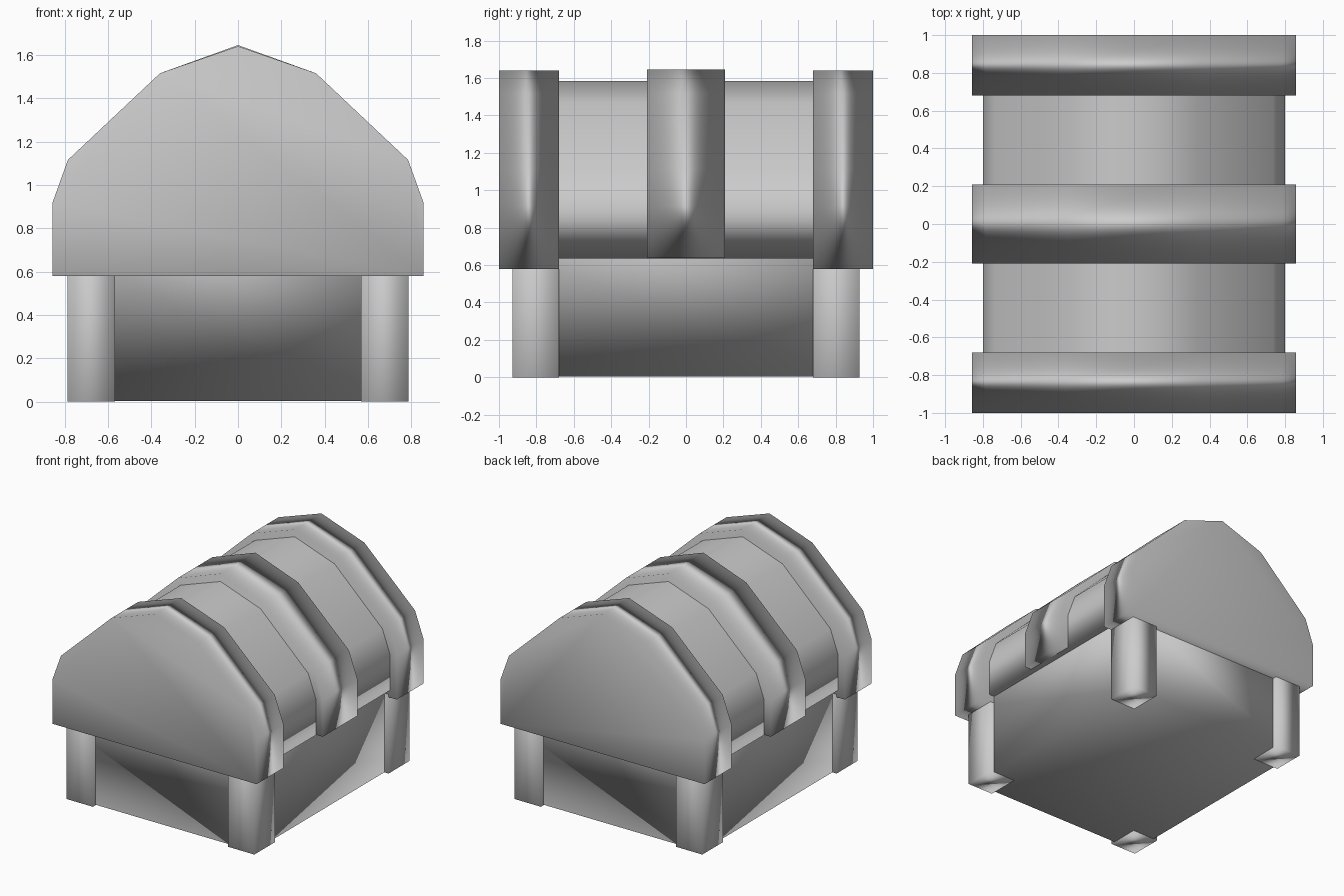
import bpy
import bmesh

cube = bpy.data.objects.get("Cube")
if cube:
    bpy.data.objects.remove(cube, do_unlink=True)

# Single flat colour
grey = bpy.data.materials.new("plain_grey")
grey.use_nodes = True
colour = (0.6, 0.6, 0.6, 1)
grey.diffuse_color = colour
grey.node_tree.nodes["Principled BSDF"].inputs["Base Color"].default_value = colour


def prism(name, half, y0, y1, caps=True):
    """Mirror a half outline (x, z) about x = 0 and extend it from y0 to y1."""
    outline = half + [(-x, z) for x, z in reversed(half) if x > 0]
    bm = bmesh.new()
    front = [bm.verts.new((x, y0, z)) for x, z in outline]
    back = [bm.verts.new((x, y1, z)) for x, z in outline]
    n = len(outline)
    for i in range(n):
        j = (i + 1) % n
        bm.faces.new((front[i], front[j], back[j], back[i]))
    if caps:
        bm.faces.new(front)
        bm.faces.new(list(reversed(back)))
    bmesh.ops.recalc_face_normals(bm, faces=bm.faces)
    return finish(name, bm)


def box(name, x0, x1, y0, y1, z0, z1, open_top=False):
    bm = bmesh.new()
    bmesh.ops.create_cube(bm, size=1)
    for v in bm.verts:
        v.co = (x1 if v.co.x > 0 else x0,
                y1 if v.co.y > 0 else y0,
                z1 if v.co.z > 0 else z0)
    if open_top:
        bm.normal_update()
        top = [f for f in bm.faces if f.normal.z > 0.5]
        bmesh.ops.delete(bm, geom=top, context="FACES_ONLY")
    return finish(name, bm)


def finish(name, bm):
    """Smooth shading throughout, with normals weighted by face area."""
    for f in bm.faces:
        f.smooth = True
    mesh = bpy.data.meshes.new(name)
    bm.to_mesh(mesh)
    bm.free()
    mesh.materials.append(grey)
    obj = bpy.data.objects.new(name, mesh)
    bpy.context.collection.objects.link(obj)
    weighted = obj.modifiers.new("soft_normals", "WEIGHTED_NORMAL")
    weighted.mode = "FACE_AREA"
    return obj


def arch(bottom, top=1.64):
    """Half outline of the raised lid bands, from the ridge down."""
    return [(0, top), (0.36, 1.515), (0.785, 1.115), (0.857, 0.915), (0.857, bottom)]


# Chest body, closed above by the lid
box("chest_body", -0.755, 0.755, -0.895, 0.895, 0.003, 0.64, open_top=True)

# Corner posts
for sx, side in ((1, "left"), (-1, "right")):
    for sy, end in ((-1, "front"), (1, "back")):
        xs = sorted((sx * 0.567, sx * 0.787))
        ys = sorted((sy * 0.68, sy * 0.928))
        box(f"{end}_{side}_post", *xs, *ys, 0, 0.6)

# Arched lid between the bands
lid = [(0, 1.585), (0.335, 1.468), (0.735, 1.085), (0.8, 0.905), (0.8, 0.635)]
prism("lid_panel", lid, -0.9, 0.9, caps=False)

# Raised lid bands
prism("front_band", arch(0.58), -1, -0.68)
prism("middle_band", arch(0.637, 1.645), -0.208, 0.208)
prism("back_band", arch(0.58), 0.68, 1)
